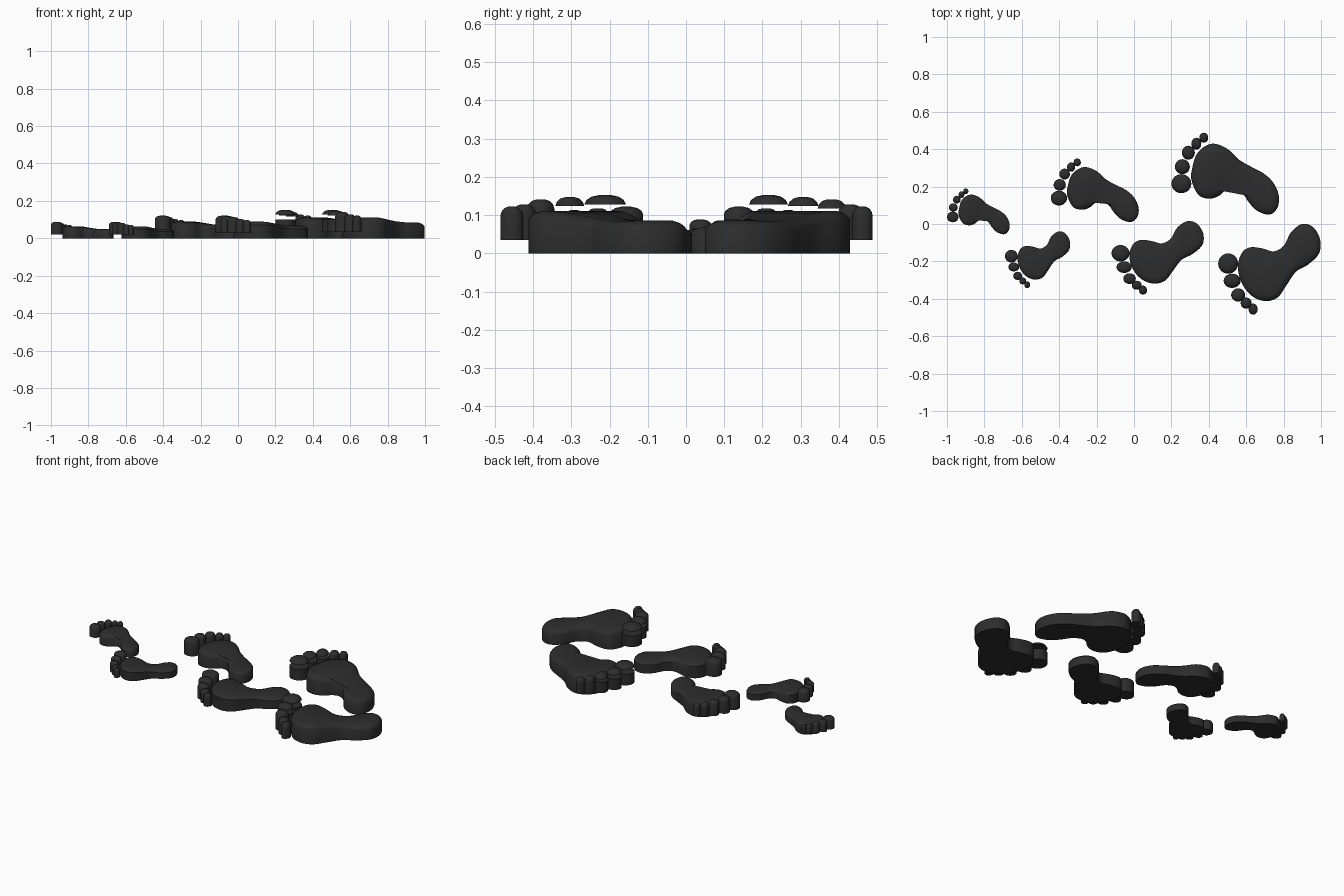
import bpy, bmesh, math
from mathutils import Vector

if "Cube" in bpy.data.objects:
    bpy.data.objects.remove(bpy.data.objects["Cube"])

dark = bpy.data.materials.new("dark rubber")
dark.diffuse_color = (0.026, 0.026, 0.026, 1)
dark.use_nodes = True
dark.node_tree.nodes["Principled BSDF"].inputs["Base Color"].default_value = dark.diffuse_color

# Foot templates: sole outline, then toes as (x, y, width, depth), y pointing down
LEFT = dict(
    box=(1172, 1280, 133, 215),
    sole=[(1192, 180), (1193, 168), (1197, 155), (1205, 147), (1215, 144), (1228, 149),
          (1240, 160), (1252, 167), (1265, 174), (1275, 184), (1280, 197), (1278, 209),
          (1270, 215), (1258, 211), (1250, 203), (1243, 193), (1234, 188), (1227, 190),
          (1220, 196), (1210, 199), (1199, 195)],
    toes=[(1182, 184, 20, 19), (1183, 167, 15, 15), (1189, 153, 13, 14),
          (1197, 144, 10, 12), (1204.5, 138, 9, 10)],
    heel=(1264, 198), ball=(1213, 172))
RIGHT = dict(
    box=(1218, 1321, 225, 315),
    sole=[(1238, 264), (1242, 253), (1250, 248), (1262, 249), (1274, 252), (1284, 246),
          (1291, 233), (1302, 225), (1313, 228), (1320, 240), (1319, 254), (1308, 265),
          (1296, 272), (1286, 286), (1278, 297), (1267, 301), (1255, 298), (1245, 289),
          (1239, 276)],
    toes=[(1228, 264, 20, 20), (1232, 281, 17, 14), (1238, 295, 14, 13),
          (1246, 303, 11, 11), (1253, 309, 9, 11)],
    heel=(1306, 241), ball=(1261, 278))


def smooth_loop(pts, steps=5):
    """Closed Catmull-Rom curve through pts, counter-clockwise."""
    out, n = [], len(pts)
    for i in range(n):
        a, b, c, d = (pts[(i + k) % n] for k in (-1, 0, 1, 2))
        for s in range(steps):
            t = s / steps
            out.append(0.5 * (2 * b + (c - a) * t + (2 * a - 5 * b + 4 * c - d) * t * t
                              + (3 * b - a - 3 * c + d) * t ** 3))
    area = sum(p.x * q.y - q.x * p.y for p, q in zip(out, out[1:] + out[:1]))
    return out if area > 0 else out[::-1]


def inset(loop, dist):
    n = len(loop)
    res = []
    for i, p in enumerate(loop):
        t = (loop[(i + 1) % n] - loop[i - 1]).normalized()
        res.append(p + Vector((-t.y, t.x)) * dist)
    return res


def stack(name, rings):
    """Solid made of a stack of rings of 3D points, closed at both ends."""
    bm = bmesh.new()
    vs = [[bm.verts.new(p) for p in r] for r in rings]
    n = len(rings[0])
    for lo, hi in zip(vs, vs[1:]):
        for i in range(n):
            j = (i + 1) % n
            bm.faces.new((lo[i], lo[j], hi[j], hi[i]))
    caps = [bm.faces.new(vs[0][::-1]), bm.faces.new(vs[-1])]
    bmesh.ops.triangulate(bm, faces=caps)
    bmesh.ops.recalc_face_normals(bm, faces=bm.faces[:])
    me = bpy.data.meshes.new(name)
    bm.to_mesh(me)
    bm.free()
    ob = bpy.data.objects.new(name, me)
    me.materials.append(dark)
    bpy.context.collection.objects.link(ob)
    bpy.ops.object.select_all(action='DESELECT')
    ob.select_set(True)
    bpy.context.view_layer.objects.active = ob
    bpy.ops.object.shade_smooth_by_angle(angle=math.radians(35))


def toe_ring(c, rx, ry, f, z):
    return [(c.x + rx * f * math.cos(a), c.y + ry * f * math.sin(a), z)
            for a in (2 * math.pi * k / 28 for k in range(28))]


def build_foot(name, tpl, bounds, zs, split):
    x0, x1, y0, y1 = bounds
    u0, u1, v0, v1 = tpl["box"]
    kx, ky = (x1 - x0) / (u1 - u0), (y1 - y0) / (v1 - v0)

    def place(p):
        return Vector((x0 + (p[0] - u0) * kx, y1 - (p[1] - v0) * ky))

    heel, ball = place(tpl["heel"]), place(tpl["ball"])
    axis = ball - heel

    def top(p):  # sole is higher at the ball than at the heel
        t = min(1, max(0, (p - heel).dot(axis) / axis.length_squared))
        return 0.086 - 0.006 * math.sin(math.pi * t) + 0.026 * t * t * (3 - 2 * t)

    # sole with rounded top edge
    loop = smooth_loop([place(p) for p in tpl["sole"]])
    size = (x1 - x0) / 0.56
    rings = [[(p.x, p.y, 0) for p in loop]]
    for d, drop in ((0, 0.024), (0.006, 0.015), (0.018, 0.007), (0.036, 0.001)):
        rings.append([(q.x, q.y, (top(q) - drop) * zs)
                      for q in inset(loop, d * size)])
    stack(name + "_sole", rings)

    # toes; the largest ones have a separate cap above a gap
    tops = (0.152, 0.147, 0.141, 0.128, 0.122)
    for i, (u, v, w, h) in enumerate(tpl["toes"]):
        c, rx, ry, zt = place((u, v)), w * kx / 2, h * ky / 2, tops[i]
        dome = [toe_ring(c, rx, ry, f, (zt - d) * zs)
                for f, d in ((1, 0.024), (0.9, 0.013), (0.65, 0.004), (0.3, 0))]
        base = toe_ring(c, rx, ry, 1, 0.035 * zs)
        label = f"{name}_toe_{i + 1}"
        if i < split:
            stack(label, [base, toe_ring(c, rx, ry, 1, 0.1 * zs)])
            stack(label + "_cap", dome)
        else:
            stack(label, [base] + dome)


# six footprints growing along x
for name, tpl, bounds, zs, split in (
        ("small_left", LEFT, (-1.0, -0.665, -0.055, 0.19), 0.58, 0),
        ("small_right", RIGHT, (-0.69, -0.34, -0.345, -0.04), 0.58, 0),
        ("medium_left", LEFT, (-0.445, 0.025, 0.01, 0.35), 0.8, 0),
        ("medium_right", RIGHT, (-0.12, 0.375, -0.38, 0.015), 0.8, 0),
        ("large_left", LEFT, (0.2, 0.775, 0.05, 0.488), 1.0, 3),
        ("large_right", RIGHT, (0.45, 1.0, -0.488, 0.0), 1.0, 2)):
    build_foot(name, tpl, bounds, zs, split)
